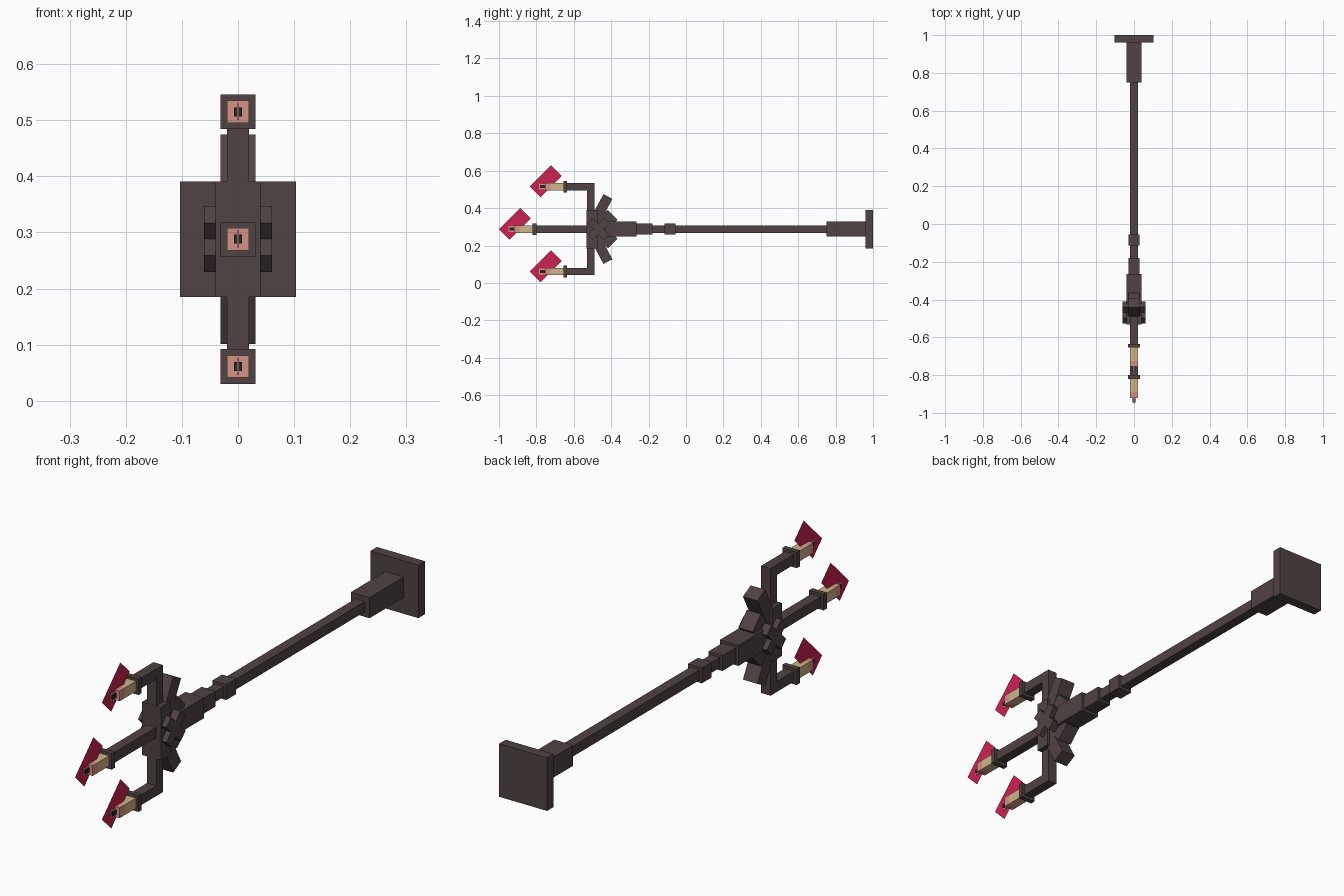
import bpy
import math
from mathutils import Matrix, Vector

cube = bpy.data.objects.get("Cube")
if cube:
    bpy.data.objects.remove(cube, do_unlink=True)


def material(name, rgb):
    """Make a flat material from 0-255 display values."""
    lin = [((c / 255 + 0.055) / 1.055) ** 2.4 for c in rgb] + [1]
    m = bpy.data.materials.new(name)
    m.use_nodes = True
    m.diffuse_color = lin
    m.node_tree.nodes["Principled BSDF"].inputs["Base Color"].default_value = lin
    return m


IRON = material("dark iron", (80, 67, 66))
WICK = material("black wick", (42, 34, 36))
WAX = material("tan wax", (208, 180, 136))
HOT = material("pink hot wax", (212, 147, 134))
FLAME = material("crimson flame", (205, 34, 80))

MID = 0.288     # height of the pole axis


def mesh_object(name, verts, faces, mat):
    me = bpy.data.meshes.new(name)
    me.from_pydata(verts, [], faces)
    me.materials.append(mat)
    ob = bpy.data.objects.new(name, me)
    bpy.context.collection.objects.link(ob)
    return ob


def box(name, y0, y1, hx, hz, z=MID, mat=IRON, tilt=0.0, pivot=None):
    """Box centred on x = 0, optionally tilted in the side plane."""
    rot = Matrix.Rotation(tilt, 3, 'X')
    p = Vector((0, *pivot)) if pivot else Vector((0, 0, 0))
    verts = [rot @ (Vector((sx * hx, y, z + sz * hz)) - p) + p
             for sx in (-1, 1) for y in (y0, y1) for sz in (-1, 1)]
    faces = [(0, 1, 3, 2), (4, 6, 7, 5), (0, 4, 5, 1),
             (2, 3, 7, 6), (0, 2, 6, 4), (1, 5, 7, 3)]
    return mesh_object(name, verts, faces, mat)


# Pole with its end plate and collars
box("end_plate", 0.96, 1.0, 0.103, 0.103)
box("end_socket", 0.75, 0.96, 0.04, 0.04)
box("pole", -0.81, 0.75, 0.02, 0.02)
box("small_collar", -0.115, -0.055, 0.03, 0.03)
box("middle_collar", -0.265, -0.18, 0.03, 0.03)
box("large_collar", -0.43, -0.265, 0.04, 0.04)

# Upright fork bar and its thick centre
box("fork_upright", -0.53, -0.49, 0.02, 0.247)
box("fork_centre", -0.531, -0.472, 0.04, 0.103)

# Hub: small cross, and braces fanning out above and below
HUB = (-0.468, MID)
for side, sign in (("upper", 1), ("lower", -1)):
    box(side + "_cross_bar", -0.53, -0.406, 0.061, 0.021,
        tilt=sign * math.pi / 4, pivot=HUB)
    box(side + "_back_brace", -0.468, -0.36, 0.03, 0.036,
        tilt=sign * math.radians(45), pivot=HUB)
    box(side + "_tall_brace", -0.468, -0.313, 0.031, 0.027,
        tilt=sign * math.radians(62), pivot=(-0.51, MID))


def candle(prefix, y, z):
    """Cup, candle, wick and flame; y is the front of the cup."""
    box(prefix + "_cup", y, y + 0.02, 0.031, 0.031, z)
    box(prefix + "_candle", y - 0.07, y, 0.02, 0.02, z, WAX)
    box(prefix + "_candle_tip", y - 0.1, y - 0.07, 0.02, 0.02, z, HOT)
    box(prefix + "_wick", y - 0.125, y - 0.1, 0.007, 0.008, z, WICK)
    box(prefix + "_glow", y - 0.13, y - 0.1, 0.002, 0.015, z, HOT)
    # Flat flame rectangle leaning back at 45 degrees
    a = Vector((0, y - 0.18, z))
    wide, tall = Vector((0, 0.057, -0.057)), Vector((0, 0.113, 0.113))
    mesh_object(prefix + "_flame", [a, a + wide, a + wide + tall, a + tall],
                [(0, 1, 2, 3)], FLAME)


# Fork prongs and the three candles
for prefix, z in (("upper", MID + 0.227), ("lower", MID - 0.227)):
    box(prefix + "_prong", -0.64, -0.49, 0.02, 0.02, z)
    candle(prefix, -0.655, z)
candle("middle", -0.82, MID)
